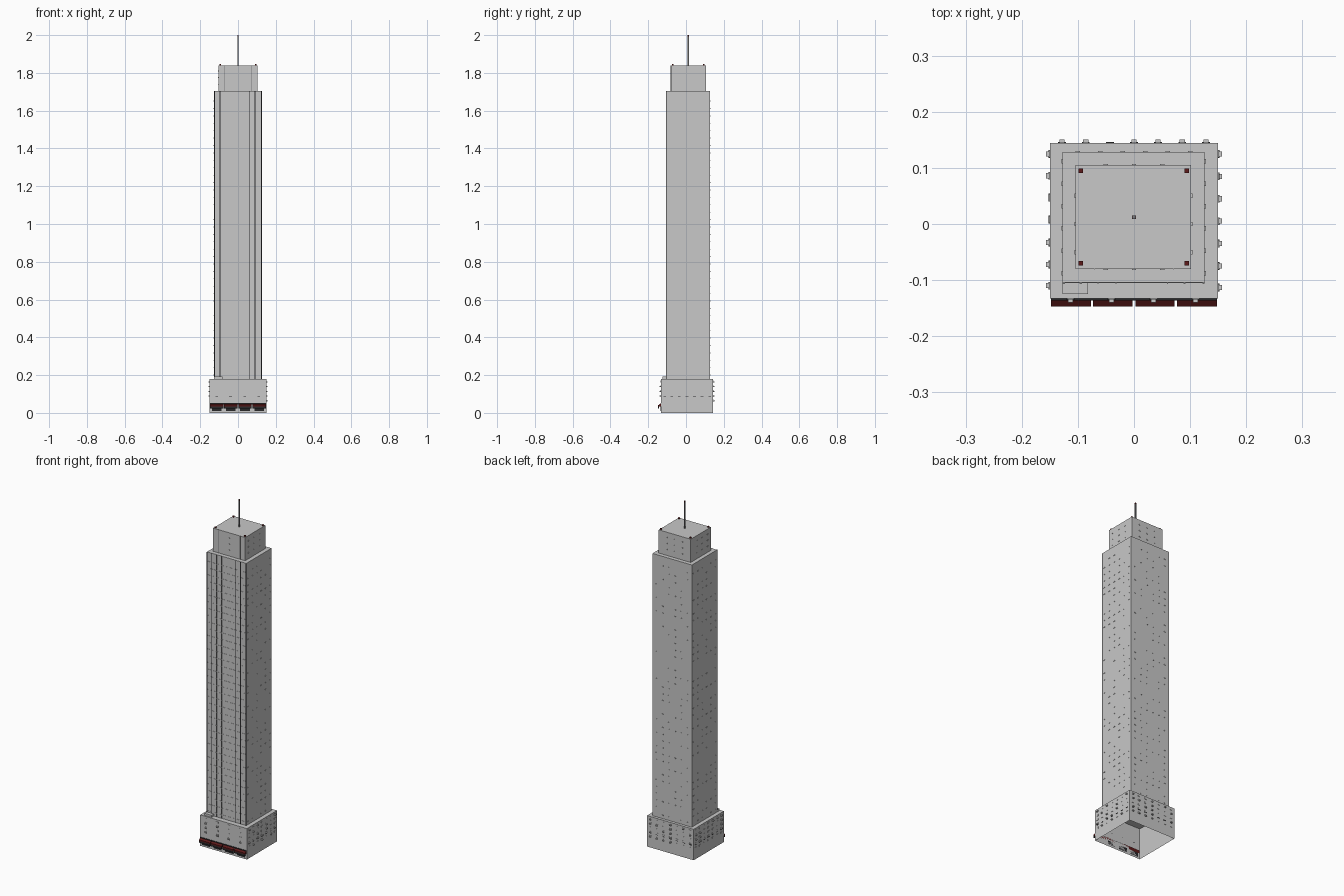
import bpy
import random

random.seed(4)
if "Cube" in bpy.data.objects:
    bpy.data.objects.remove(bpy.data.objects["Cube"], do_unlink=True)


def material(name, color):
    m = bpy.data.materials.new(name)
    m.use_nodes = True
    m.diffuse_color = (*color, 1)
    m.node_tree.nodes["Principled BSDF"].inputs["Base Color"].default_value = (*color, 1)
    return m


STONE = material("pale grey stone", (0.58, 0.58, 0.58))
DARK = material("charcoal", (0.02, 0.02, 0.022))
RED = material("dark red", (0.11, 0.01, 0.01))
METAL = material("mid grey metal", (0.2, 0.2, 0.21))

QUADS = [(0, 1, 3, 2), (4, 6, 7, 5), (0, 4, 5, 1), (2, 3, 7, 6), (0, 2, 6, 4), (1, 5, 7, 3)]


def boxes(name, spans, mat, open_bottom=False):
    """One object from many boxes, each given as three (low, high) spans."""
    verts, faces = [], []
    for xs, ys, zs in spans:
        n = len(verts)
        verts += [(x, y, z) for x in xs for y in ys for z in zs]
        for q in QUADS:
            if not (open_bottom and q == (0, 4, 6, 2)) and not (open_bottom and q == QUADS[4]):
                faces.append([n + i for i in q])
    mesh = bpy.data.meshes.new(name)
    mesh.from_pydata(verts, [], faces)
    mesh.materials.append(mat)
    obj = bpy.data.objects.new(name, mesh)
    bpy.context.collection.objects.link(obj)
    return obj


def around(c, w):
    return (c - w / 2, c + w / 2)


def on_wall(block, side, u, z, w, h, depth):
    """A box standing out from one wall of a block, centred at u along it."""
    (x0, x1), (y0, y1), _ = block
    along, up = around(u, w), around(z, h)
    return {"front": (along, (y0 - depth, y0), up),
            "back": (along, (y1, y1 + depth), up),
            "left": ((x1, x1 + depth), along, up),
            "right": ((x0 - depth, x0), along, up)}[side]


# Main masses; the base is an open shell underneath
BASE = ((-0.15, 0.15), (-0.133, 0.144), (0, 0.18))
TOWER = ((-0.127, 0.126), (-0.104, 0.128), (0.18, 1.705))
CROWN = ((-0.104, 0.102), (-0.08, 0.105), (1.705, 1.84))
boxes("base", [BASE], STONE, open_bottom=True)
boxes("tower", [TOWER], STONE)
boxes("crown", [CROWN], STONE)
boxes("roof_hut", [((-0.127, -0.082), (-0.125, -0.104), (0.18, 0.192))], STONE)

# Antenna and corner beacons
boxes("antenna", [(around(0, 0.006), around(0.012, 0.006), (1.84, 2.0))], METAL)
boxes("antenna_tip", [(around(0, 0.007), around(0.012, 0.007), (1.993, 2.0))], RED)
boxes("beacons", [(around(x, 0.008), around(y, 0.008), (1.84, 1.847))
                  for x in (-0.095, 0.094) for y in (-0.07, 0.095)], RED)

# Dark vertical fins on the front of the tower
boxes("tower_fins", [on_wall(TOWER, "front", x, 0.9425, 0.004, 1.525, 0.002)
                     for x in (-0.125, -0.095, 0.09, 0.124)], DARK)
boxes("thin_fins", [on_wall(TOWER, "front", x, 0.9425, 0.0015, 1.525, 0.002)
                    for x in (-0.064, -0.032, 0.06)], DARK)
boxes("crown_fins", [on_wall(CROWN, "front", x, 1.7725, 0.0015, 0.135, 0.001)
                     for x in (-0.07, 0.07)], METAL)

# Floor bands on the front, window sills on the other walls
FLOORS = 38
levels = [0.2 + i * 1.49 / FLOORS for i in range(FLOORS)]
boxes("floor_bands", [on_wall(TOWER, "front", 0, z, 0.25, 0.003, 0.001)
                      for z in levels], STONE)
sills = []
for z in levels:
    for u in (-0.1, -0.06, -0.02, 0.02, 0.06, 0.1):
        for side in ("left", "right", "back"):
            if random.random() < 0.6:
                v = u + (0 if side == "back" else 0.012)
                sills.append(on_wall(TOWER, side, v, z, 0.008, 0.004, 0.002))
boxes("tower_sills", sills, STONE)
boxes("crown_sills", [on_wall(CROWN, side, u, z, 0.008, 0.004, 0.002)
                      for side in ("front", "back", "left", "right")
                      for u in (-0.05, 0, 0.05) for z in (1.74, 1.775, 1.81)], STONE)

# Windows and cooling units on the base
WALLS = {"front": (-0.113, -0.04, 0.035, 0.11),
         "back": (-0.128, -0.086, -0.043, 0, 0.043, 0.086, 0.128),
         "left": (-0.113, -0.075, -0.035, 0.005, 0.045, 0.085, 0.125),
         "right": (-0.11, -0.072, -0.033, 0.008, 0.047, 0.086, 0.125)}
frames, units, dashes = [], [], []
for side, columns in WALLS.items():
    for u in columns:
        dashes.append(on_wall(BASE, side, u, 0.085, 0.014, 0.003, 0.002))
        for z in (0.06, 0.085, 0.11, 0.135, 0.16):
            if z < 0.07 and side == "front":
                continue
            frames.append(on_wall(BASE, side, u, z + 0.006, 0.013, 0.009, 0.0015))
            if random.random() < 0.35:
                units.append(on_wall(BASE, side, u, z + 0.004, 0.009, 0.006, 0.007))
boxes("base_window_frames", frames, STONE)
boxes("cooling_units", units, STONE)
boxes("dark_sills", dashes, DARK)

# Shop fronts with a sloped awning and dark valance over each
SHOPS = [(-0.148, -0.077), (-0.073, -0.003), (0.003, 0.072), (0.077, 0.148)]
awnings = boxes("awnings", [(s, (-0.147, -0.133), (0.034, 0.05)) for s in SHOPS], RED)
for v in awnings.data.vertices:
    if v.co.y < -0.14 and v.co.z > 0.04:
        v.co.z = 0.041
boxes("valances", [(s, (-0.147, -0.144), (0.024, 0.034)) for s in SHOPS], DARK)
boxes("awning_rail", [((-0.148, 0.148), (-0.136, -0.133), (0.047, 0.052))], DARK)
boxes("shop_windows", [(around(sum(s) / 2, 0.052), (-0.135, -0.133), (0.01, 0.034))
                       for s in SHOPS], DARK)
